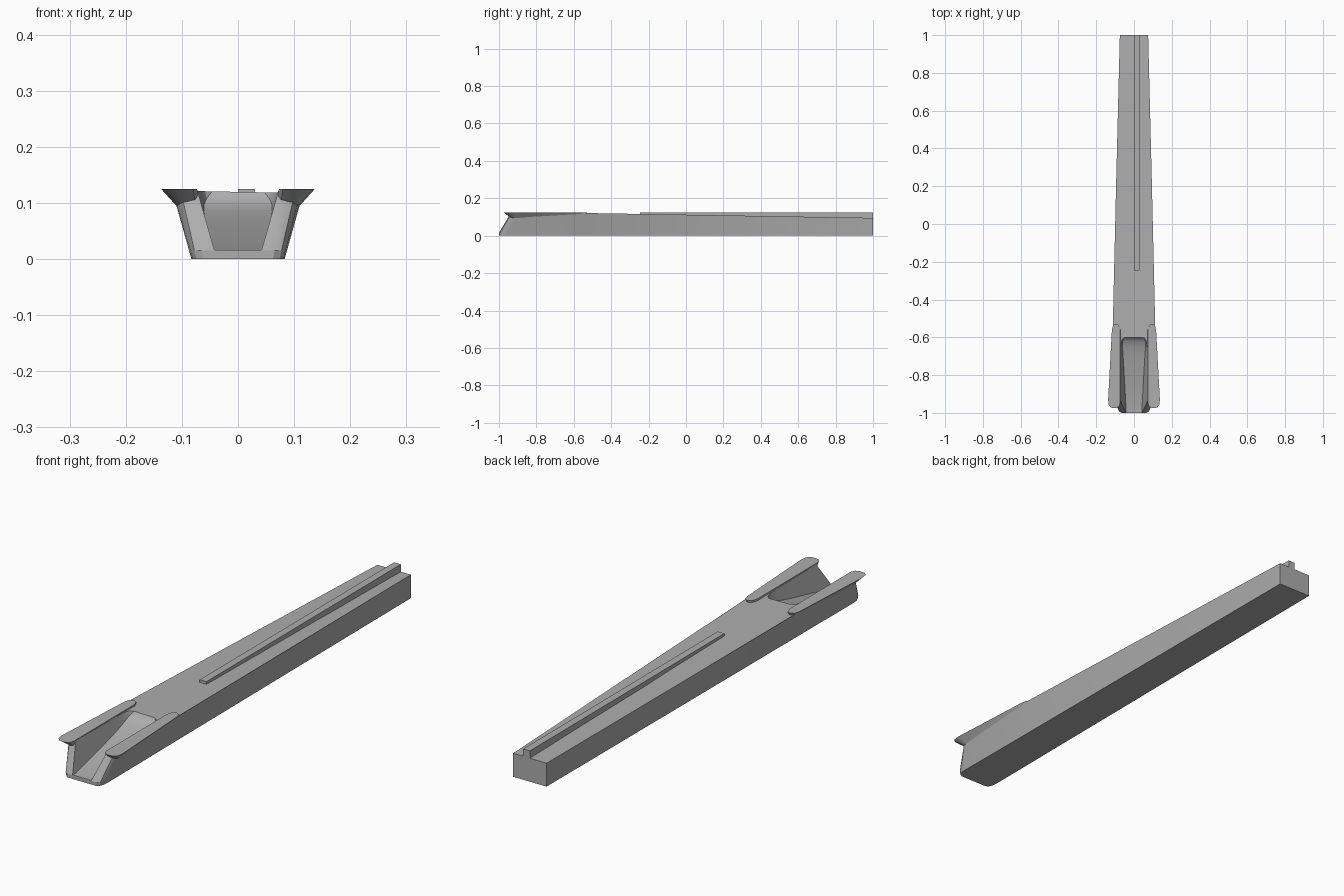
import bpy
import bmesh
from math import radians

if "Cube" in bpy.data.objects:
    bpy.data.objects.remove(bpy.data.objects["Cube"])

grey = bpy.data.materials.new("plain grey")
grey.use_nodes = True
colour = (0.42, 0.42, 0.42, 1)
grey.diffuse_color = colour
grey.node_tree.nodes["Principled BSDF"].inputs["Base Color"].default_value = colour


def loft(name, rings):
    """Skin a closed solid through rings of equal point count."""
    bm = bmesh.new()
    loops = [[bm.verts.new(p) for p in ring] for ring in rings]
    n = len(loops[0])
    for a, b in zip(loops, loops[1:]):
        for i in range(n):
            j = (i + 1) % n
            bm.faces.new((a[i], a[j], b[j], b[i]))
    bm.faces.new(loops[0][::-1])
    bm.faces.new(loops[-1])
    bmesh.ops.recalc_face_normals(bm, faces=bm.faces)
    mesh = bpy.data.meshes.new(name)
    bm.to_mesh(mesh)
    bm.free()
    mesh.materials.append(grey)
    obj = bpy.data.objects.new(name, mesh)
    bpy.context.collection.objects.link(obj)
    return obj


def smooth(obj, angle=30):
    bpy.ops.object.select_all(action="DESELECT")
    obj.select_set(True)
    bpy.context.view_layer.objects.active = obj
    bpy.ops.object.shade_smooth_by_angle(angle=radians(angle))


# Tapered body: half outline as (bottom x, bottom y, top x, top y)
half = [(0.075, 1, 0.075, 1), (0.078, 0.2, 0.095, 0.2),
        (0.081, -0.53, 0.112, -0.53), (0.083, -0.955, 0.117, -0.9),
        (0.081, -0.978, 0.112, -0.921), (0.074, -0.993, 0.102, -0.933),
        (0.062, -1, 0.088, -0.937)]


def top_height(y):
    return min(0.121, 0.121 - (y + 0.53) * 0.017)


def layer(level):
    pts = []
    for bx, by, tx, ty in half:
        h = top_height(ty)
        if level == 0:
            pts.append((bx, by, 0))
        elif level == 1:
            pts.append((bx + (tx - bx) * 0.015 / h, by, 0.015))
        else:
            pts.append((tx, ty, h))
    return pts + [(-x, y, z) for x, y, z in reversed(pts)]


body = loft("body", [layer(i) for i in range(3)])

# Trough: stations of y, floor height and width scale
stations = [(-1.05, 0.016, 1), (-0.975, 0.016, 1), (-0.85, 0.04, 1),
            (-0.74, 0.062, 1), (-0.68, 0.076, 1), (-0.645, 0.087, 0.98),
            (-0.62, 0.098, 0.92), (-0.607, 0.108, 0.82), (-0.6, 0.12, 0.65)]
rings = []
for y, z, s in stations:
    low = (0.042 + (z - 0.016) * 0.285) * s
    high = (0.042 + 0.144 * 0.285) * s
    rings.append([(-low, y, z), (low, y, z), (high, y, 0.16), (-high, y, 0.16)])
cutter = loft("trough_cutter", rings)
cutter.hide_render = True
mod = body.modifiers.new("trough", "BOOLEAN")
mod.object = cutter
mod.operation = "DIFFERENCE"
mod.solver = "EXACT"
bpy.context.view_layer.objects.active = body
bpy.ops.object.modifier_apply(modifier="trough")
bpy.data.objects.remove(cutter)
smooth(body)

# Flared rims either side of the trough
rim_top = [(0.073, -0.95), (0.08, -0.968), (0.1, -0.975), (0.122, -0.972),
           (0.134, -0.958), (0.137, -0.93), (0.117, -0.56), (0.111, -0.537),
           (0.095, -0.528), (0.08, -0.537), (0.073, -0.56)]
rim_base = [(0.067, -0.92), (0.075, -0.934), (0.09, -0.937), (0.102, -0.933),
            (0.108, -0.924), (0.11, -0.91), (0.107, -0.56), (0.104, -0.54),
            (0.092, -0.533), (0.08, -0.54), (0.072, -0.56)]
for side, sign in (("left", 1), ("right", -1)):
    base = [(sign * x, y, 0.095 if y < -0.7 else 0.11) for x, y in rim_base]
    top = [(sign * x, y, 0.125) for x, y in rim_top]
    smooth(loft(side + "_rim", [base, top]), 35)

# Raised rail, offset to one side of the centre line
loft("rail", [[(0, y, 0.085), (0.03, y, 0.085), (0.03, y, 0.125), (0, y, 0.125)]
              for y in (-0.245, 1)])
